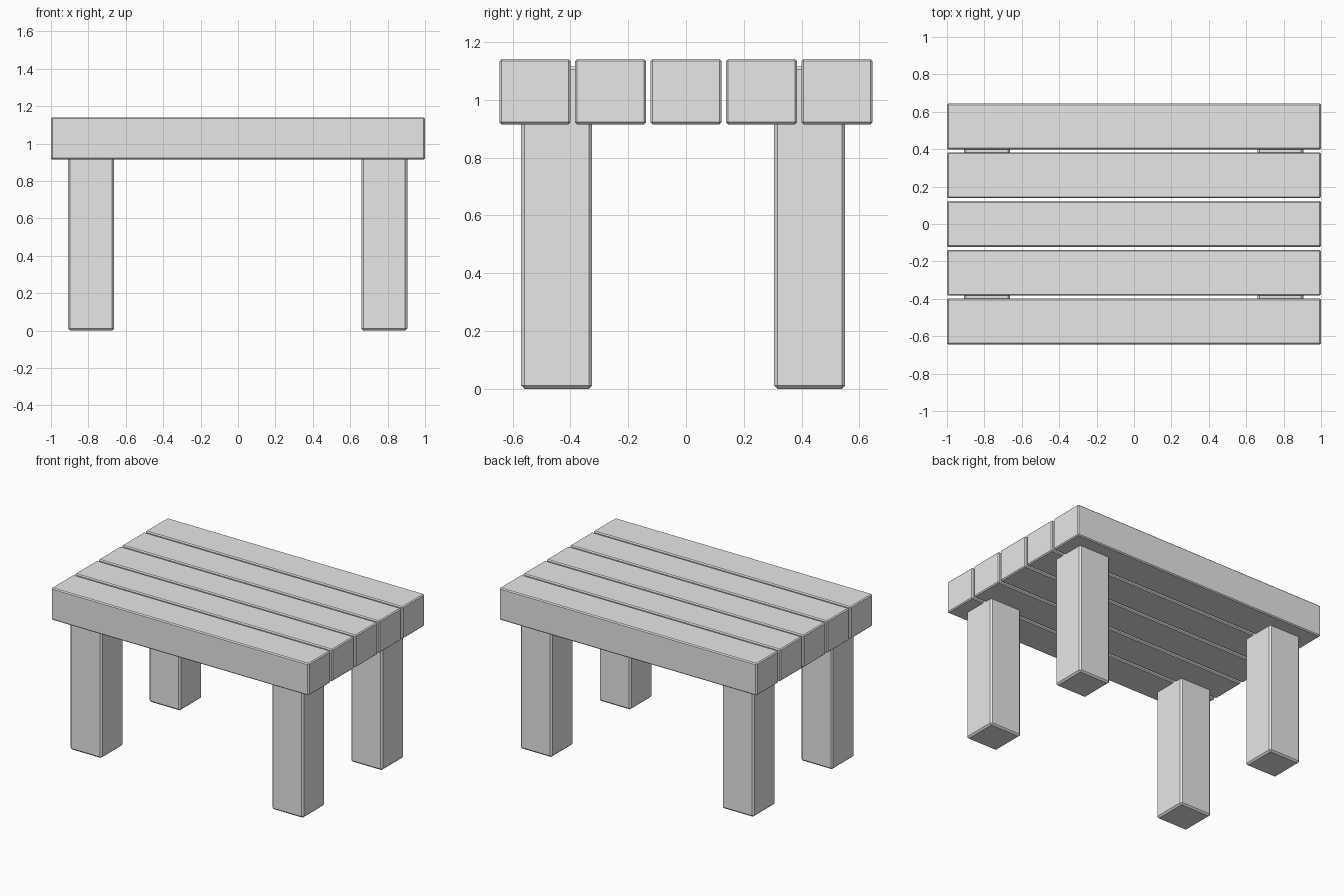
import bpy
import bmesh
from mathutils import Vector

cube = bpy.data.objects.get("Cube")
if cube:
    bpy.data.objects.remove(cube, do_unlink=True)

# Single plain grey
grey = bpy.data.materials.new("plain_grey")
grey.use_nodes = True
colour = (0.8, 0.8, 0.8, 1)
grey.diffuse_color = colour
grey.node_tree.nodes["Principled BSDF"].inputs["Base Color"].default_value = colour


def beam(name, low, high, chamfer):
    """Box between two corners with narrow flat chamfers."""
    low, high = Vector(low), Vector(high)
    bm = bmesh.new()
    bmesh.ops.create_cube(bm, size=1)
    bmesh.ops.scale(bm, vec=high - low, verts=bm.verts)
    bmesh.ops.bevel(bm, geom=bm.edges[:], offset=chamfer, segments=1,
                    affect='EDGES', profile=0.5)
    mesh = bpy.data.meshes.new(name)
    bm.to_mesh(mesh)
    bm.free()
    mesh.materials.append(grey)
    obj = bpy.data.objects.new(name, mesh)
    obj.location = (low + high) / 2
    bpy.context.collection.objects.link(obj)
    return obj


# Table top: five planks with small gaps
PITCH, HALF = 0.261, 0.1225
for i in range(5):
    y = (i - 2) * PITCH
    beam(f"top_plank_{i + 1}", (-1, y - HALF, 0.915), (1, y + HALF, 1.14), 0.007)

# Legs, running up into the planks
LEG = 0.245
for side, x in (("right", -0.908), ("left", 0.66)):
    for end, y in (("front", -0.57), ("back", 0.305)):
        beam(f"{end}_{side}_leg", (x, y, 0), (x + LEG, y + LEG, 1.115), 0.011)
